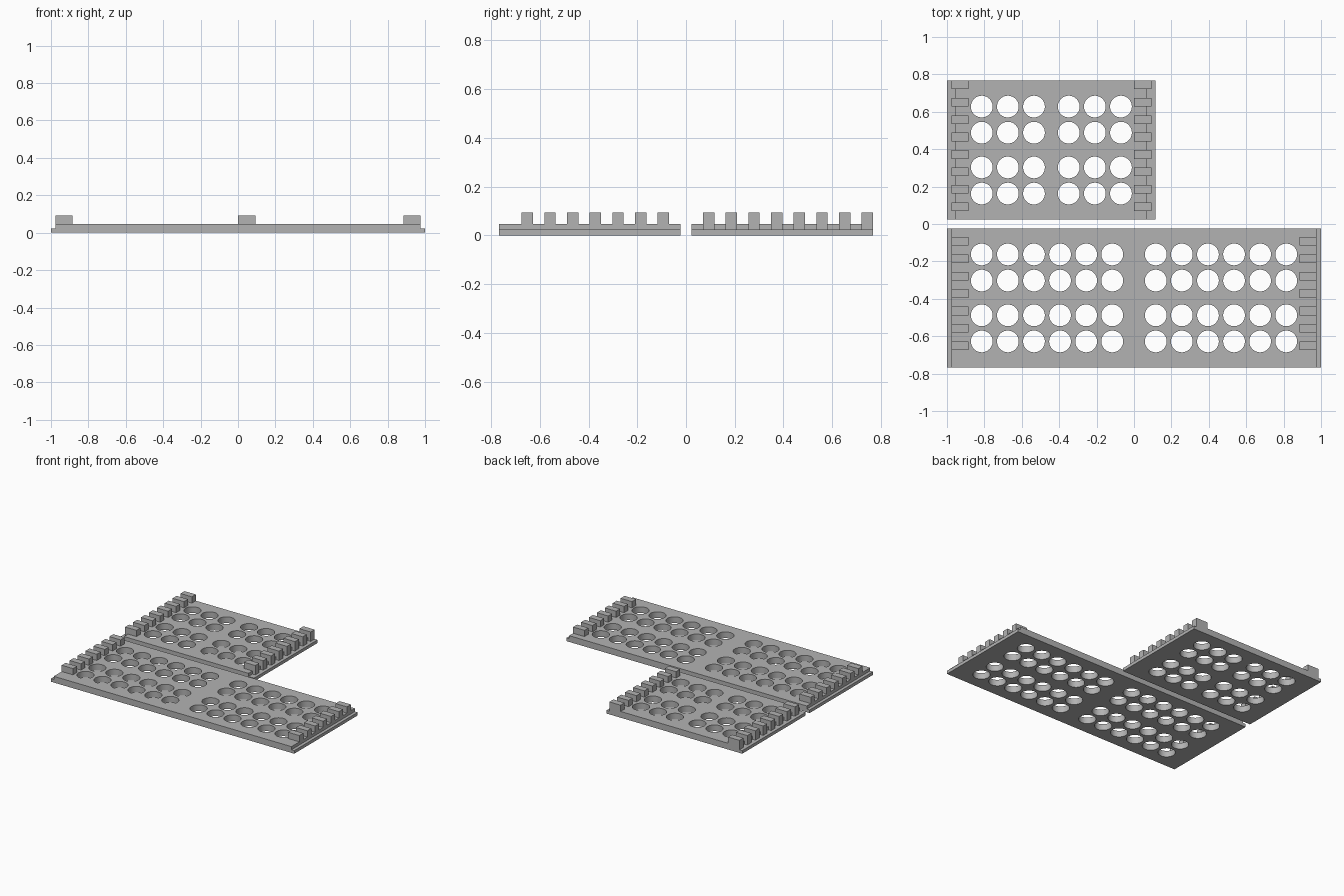
import bpy
import bmesh
from mathutils import Matrix, Vector

cube = bpy.data.objects.get("Cube")
if cube:
    bpy.data.objects.remove(cube, do_unlink=True)

U = 1 / 43          # one module: the whole model is 86 modules long
HOLE_RADIUS = 2.5

grey = bpy.data.materials.new("plain grey")
grey.use_nodes = True
grey.diffuse_color = (0.45, 0.45, 0.45, 1)
grey.node_tree.nodes["Principled BSDF"].inputs["Base Color"].default_value = grey.diffuse_color


def make_object(name, bm):
    """Turn a bmesh in module units into an object in scene units."""
    bmesh.ops.scale(bm, vec=(U, U, U), verts=bm.verts)
    bmesh.ops.recalc_face_normals(bm, faces=bm.faces)
    mesh = bpy.data.meshes.new(name)
    bm.to_mesh(mesh)
    bm.free()
    mesh.materials.append(grey)
    obj = bpy.data.objects.new(name, mesh)
    bpy.context.collection.objects.link(obj)
    return obj


def stepped_plate(name, x0, x1, y0, y1, lip):
    """Extrude a profile with a thin lip at both ends."""
    bm = bmesh.new()
    profile = [(x0, 0), (x1, 0), (x1, 1), (x1 - lip, 1),
               (x1 - lip, 2), (x0 + lip, 2), (x0 + lip, 1), (x0, 1)]
    face = bm.faces.new([bm.verts.new((x, y0, z)) for x, z in profile])
    ext = bmesh.ops.extrude_face_region(bm, geom=[face])
    moved = [v for v in ext["geom"] if isinstance(v, bmesh.types.BMVert)]
    bmesh.ops.translate(bm, vec=(0, y1 - y0, 0), verts=moved)
    return make_object(name, bm)


def drill(plate, xs, ys):
    """Cut a grid of round holes through the plate."""
    bm = bmesh.new()
    for x in xs:
        for y in ys:
            bmesh.ops.create_cone(bm, cap_ends=True, segments=48, radius1=HOLE_RADIUS,
                                  radius2=HOLE_RADIUS, depth=6,
                                  matrix=Matrix.Translation((x, y, 1)))
    cutter = make_object("hole_cutter", bm)
    cutter.hide_render = True
    mod = plate.modifiers.new("holes", "BOOLEAN")
    mod.operation, mod.solver, mod.object = "DIFFERENCE", "EXACT", cutter
    bpy.ops.object.select_all(action="DESELECT")
    plate.select_set(True)
    bpy.context.view_layer.objects.active = plate
    bpy.ops.object.modifier_apply(modifier=mod.name)
    bpy.data.objects.remove(cutter, do_unlink=True)
    bpy.ops.object.shade_smooth_by_angle()


def tooth_row(name, x, ys, base):
    """A comb of blocks, each four modules long and two wide."""
    bm = bmesh.new()
    height = 4 - base
    for y in ys:
        place = Matrix.Translation((x + 2, y + 1, base + height / 2))
        bmesh.ops.create_cube(bm, size=1, matrix=place @ Matrix.Diagonal(Vector((4, 2, height, 1))))
    return make_object(name, bm)


hole_rows = [7, 13, 21, 27]

# Long plate at the front, teeth flush with the step
long_plate = stepped_plate("long_plate", -43, 43, -33, -1, 1)
half = range(5, 36, 6)
drill(long_plate, [s * x for s in (-1, 1) for x in half], [-y for y in hole_rows])
long_teeth = range(-29, -4, 4)
tooth_row("long_plate_right_teeth", -42, long_teeth, 2)
tooth_row("long_plate_left_teeth", 38, long_teeth, 2)

# Short plate at the back, teeth reaching over the wider lip
short_plate = stepped_plate("short_plate", -43, 5, 1, 33, 2)
drill(short_plate, [-19 + s * x for s in (-1, 1) for x in (4, 10, 16)], hole_rows)
short_teeth = range(3, 32, 4)
tooth_row("short_plate_right_teeth", -42, short_teeth, 1)
tooth_row("short_plate_left_teeth", 0, short_teeth, 1)
